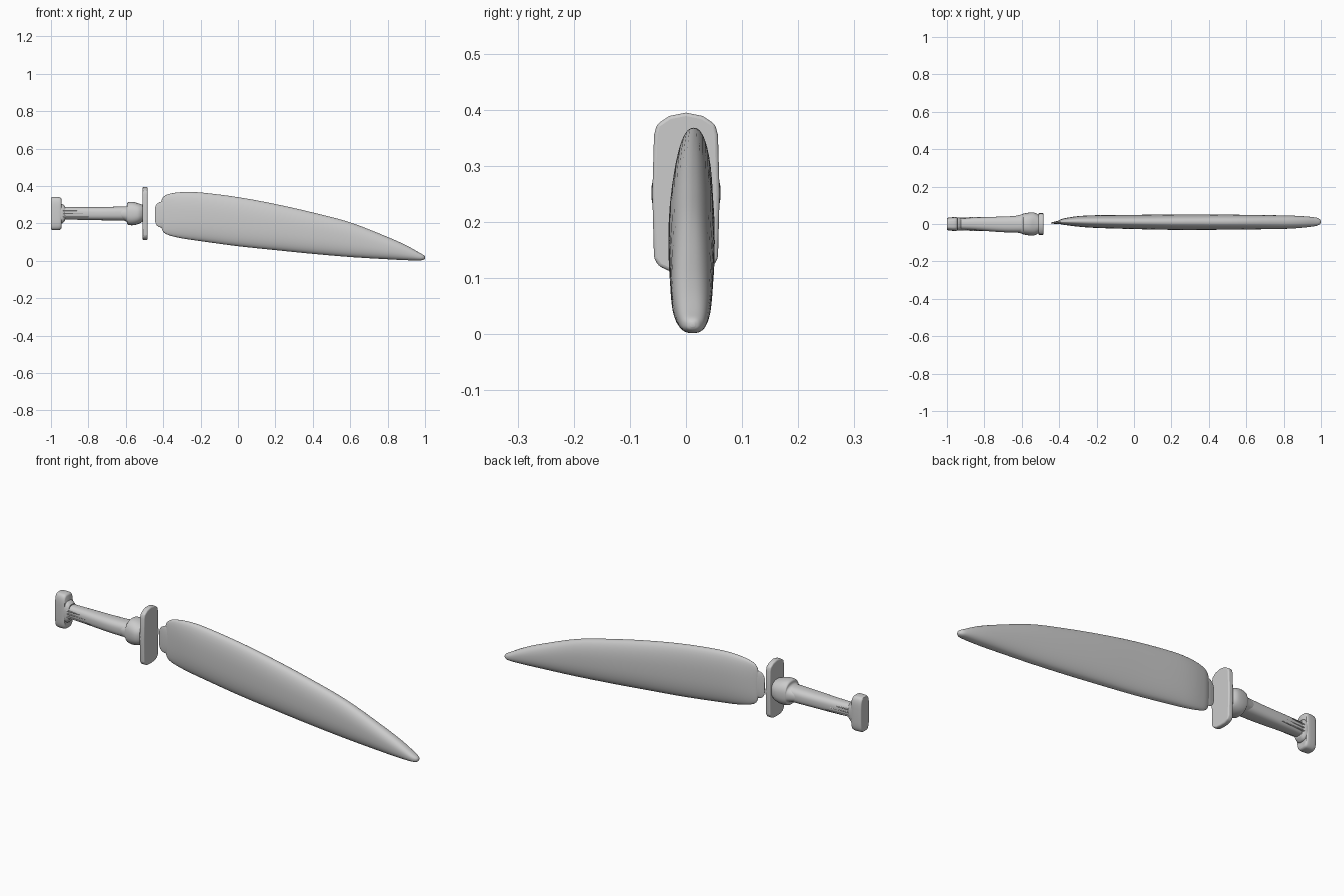
import bpy, bmesh, math
from mathutils import Vector

cube = bpy.data.objects.get("Cube")
if cube:
    bpy.data.objects.remove(cube, do_unlink=True)

steel = bpy.data.materials.new("plain grey")
steel.use_nodes = True
GREY = (0.6, 0.6, 0.6, 1)
steel.diffuse_color = GREY
steel.node_tree.nodes["Principled BSDF"].inputs["Base Color"].default_value = GREY


def finish(name, bm, angle=45):
    bmesh.ops.recalc_face_normals(bm, faces=bm.faces)
    mesh = bpy.data.meshes.new(name)
    bm.to_mesh(mesh)
    bm.free()
    obj = bpy.data.objects.new(name, mesh)
    bpy.context.collection.objects.link(obj)
    mesh.materials.append(steel)
    bpy.ops.object.select_all(action="DESELECT")
    obj.select_set(True)
    bpy.context.view_layer.objects.active = obj
    bpy.ops.object.shade_smooth_by_angle(angle=math.radians(angle))
    return obj


def smooth_path(points, steps):
    """Catmull-Rom interpolation between stations."""
    pts = [Vector(p) for p in points]
    out = []
    for i in range(len(pts) - 1):
        a, b, c, d = pts[max(i - 1, 0)], pts[i], pts[i + 1], pts[min(i + 2, len(pts) - 1)]
        for k in range(steps):
            t = k / steps
            out.append(0.5 * (2 * b + (c - a) * t + (2 * a - 5 * b + 4 * c - d) * t * t
                              + (3 * b - a - 3 * c + d) * t ** 3))
    return out + [pts[-1]]


def loft(name, stations, power=2, sides=40, steps=5, angle=45):
    """Skin superellipse rings; station = x, low z, high z, middle y, half depth."""
    rows = smooth_path(stations, steps) if steps > 1 else stations
    bm = bmesh.new()
    rings = []
    for x, low, high, mid, half in rows:
        ring = []
        for i in range(sides):
            a = math.tau * i / sides
            c, s = math.cos(a), math.sin(a)
            y = mid + half * math.copysign(abs(c) ** (2 / power), c)
            z = (low + high) / 2 + (high - low) / 2 * math.copysign(abs(s) ** (2 / power), s)
            ring.append(bm.verts.new((x, y, z)))
        rings.append(ring)
    for r, q in zip(rings, rings[1:]):
        for i in range(sides):
            j = (i + 1) % sides
            bm.faces.new((r[i], r[j], q[j], q[i]))
    bm.faces.new(rings[0])
    bm.faces.new(rings[-1])
    return finish(name, bm, angle)


# Broad leaf-shaped blade
loft("blade", [
    (-0.41, 0.18, 0.32, 0.01, 0.004), (-0.40, 0.155, 0.34, 0.011, 0.01),
    (-0.37, 0.137, 0.357, 0.013, 0.018), (-0.3, 0.12, 0.367, 0.014, 0.028),
    (-0.2, 0.105, 0.365, 0.013, 0.034), (0, 0.078, 0.34, 0.011, 0.038),
    (0.2, 0.057, 0.303, 0.01, 0.041), (0.4, 0.037, 0.258, 0.01, 0.041),
    (0.6, 0.02, 0.205, 0.01, 0.039), (0.8, 0.008, 0.127, 0.01, 0.036),
    (0.9, 0.003, 0.082, 0.011, 0.031), (0.97, 0.002, 0.043, 0.012, 0.023),
    (0.993, 0.006, 0.03, 0.012, 0.014), (1.0, 0.013, 0.022, 0.012, 0.004)], power=2.3)

# Thin tongue between blade and guard
loft("blade_tang", [
    (-0.445, 0.215, 0.28, 0.006, 0.002), (-0.435, 0.19, 0.303, 0.006, 0.004),
    (-0.41, 0.178, 0.316, 0.008, 0.008), (-0.36, 0.18, 0.315, 0.01, 0.012)], power=2.2)

# Upright guard plate with softly rounded rim
bm = bmesh.new()
outline = [(0, 0.395), (0.03, 0.389), (0.052, 0.374), (0.057, 0.355), (0.06, 0.25),
           (0.057, 0.135), (0.048, 0.121), (0.028, 0.112), (0, 0.11)]
loop = outline + [(-y, z) for y, z in reversed(outline[1:-1])]
base = bm.faces.new([bm.verts.new((-0.51, y, z)) for y, z in loop])
moved = bmesh.ops.extrude_face_region(bm, geom=[base])["geom"]
bmesh.ops.translate(bm, vec=(0.026, 0, 0),
                    verts=[v for v in moved if isinstance(v, bmesh.types.BMVert)])
guard = finish("guard", bm, 50)
bevel = guard.modifiers.new("Rounded rim", "BEVEL")
bevel.width, bevel.segments = 0.006, 3

# Grip widening toward the collar
loft("grip", [
    (-0.96, 0.222, 0.288, 0, 0.028), (-0.85, 0.219, 0.287, 0.001, 0.034),
    (-0.7, 0.216, 0.288, -0.002, 0.042), (-0.57, 0.214, 0.292, 0, 0.045)], power=2.6)

# Bulging collar below the guard
loft("collar", [
    (-0.64, 0.222, 0.282, 0, 0.042), (-0.598, 0.21, 0.292, 0, 0.052),
    (-0.59, 0.193, 0.312, 0, 0.056), (-0.56, 0.19, 0.314, 0, 0.061),
    (-0.53, 0.198, 0.306, 0, 0.06), (-0.505, 0.212, 0.298, 0, 0.045)], power=2.4, steps=4)

# Crosswise pommel and its neck
loft("pommel", [
    (-1.0, 0.172, 0.332, 0, 0.029), (-0.994, 0.165, 0.34, 0, 0.034),
    (-0.955, 0.165, 0.34, 0, 0.037), (-0.945, 0.172, 0.332, 0, 0.033)], power=4, steps=3)
loft("pommel_neck", [
    (-0.96, 0.2, 0.305, 0, 0.036), (-0.94, 0.2, 0.303, 0, 0.035),
    (-0.925, 0.214, 0.292, 0, 0.03)], power=3, steps=4)

# Fine raised ridges running along both sides of the grip
for side, label in ((-1, "front"), (1, "back")):
    for k, z in enumerate((0.235, 0.252, 0.268)):
        loft(f"grip_ridge_{label}_{k + 1}", [
            (-0.95, z - 0.004, z + 0.004, side * 0.029, 0.004),
            (-0.8 - 0.03 * k, z - 0.001, z + 0.001, side * 0.036, 0.001)],
            sides=6, steps=1)
